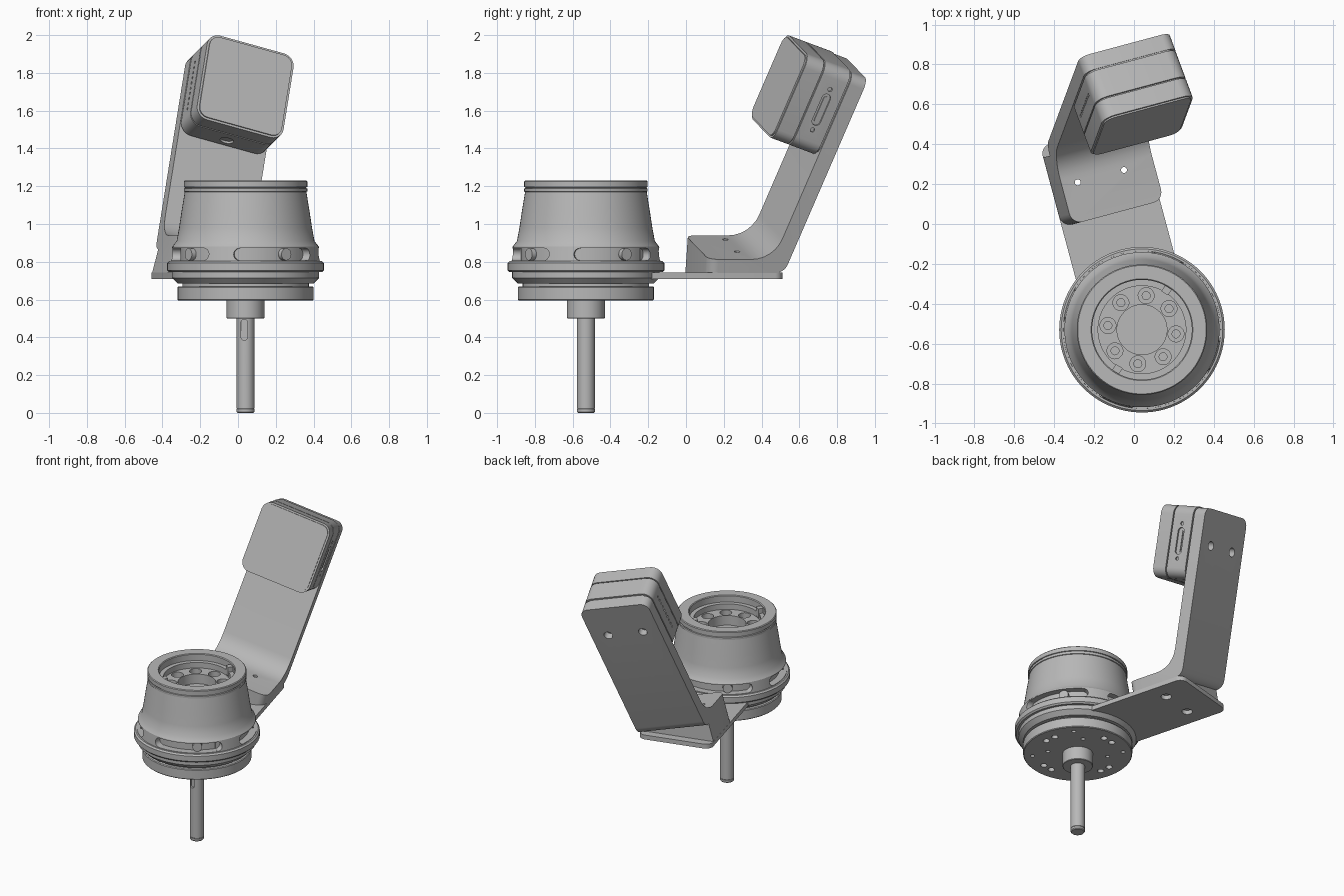
import bpy, bmesh, math
from math import sin, cos, pi, radians
from mathutils import Matrix, Vector

if "Cube" in bpy.data.objects:
    bpy.data.objects.remove(bpy.data.objects["Cube"])

grey = bpy.data.materials.new("machined_grey")
grey.use_nodes = True
grey.diffuse_color = (0.48, 0.48, 0.48, 1)
grey.node_tree.nodes["Principled BSDF"].inputs["Base Color"].default_value = (0.48, 0.48, 0.48, 1)

parts = []

# Frames: the hub axis, the tilted bracket, and the camera on the arm tip
HUB = Matrix.Translation((0.04, -0.53, 0))
BASE = HUB @ Matrix.Rotation(radians(15), 4, 'Z')
TILT = BASE @ Matrix.Translation((0, 0, 0.74)) @ Matrix.Rotation(radians(15), 4, 'Y')
CAM = TILT @ Matrix.Translation((0, 1.396, 1.105)) @ Matrix.Rotation(radians(70), 4, 'X')
ALONG_X = Matrix(((0, 0, 1, 0), (1, 0, 0, 0), (0, 1, 0, 0), (0, 0, 0, 1)))
ALONG_Y = ALONG_X @ ALONG_X


def finish(bm, name, matrix):
    bm.transform(matrix)
    bmesh.ops.recalc_face_normals(bm, faces=bm.faces)
    mesh = bpy.data.meshes.new(name)
    bm.to_mesh(mesh)
    bm.free()
    mesh.materials.append(grey)
    obj = bpy.data.objects.new(name, mesh)
    bpy.context.collection.objects.link(obj)
    parts.append(obj)
    return obj


def fillet(corners, steps=6):
    """Outline from (x, y, tangent length) corners, rounded with true arcs."""
    out = []
    for i, (x, y, t) in enumerate(corners):
        p = Vector((x, y))
        if t == 0:
            out.append(p)
            continue
        a = (Vector(corners[i - 1][:2]) - p).normalized()
        b = (Vector(corners[(i + 1) % len(corners)][:2]) - p).normalized()
        w = sin(a.angle(b) / 2)
        for k in range(steps + 1):
            s = k / steps
            f0, f1, f2 = (1 - s) ** 2, 2 * w * s * (1 - s), s * s
            out.append(((p + a * t) * f0 + p * f1 + (p + b * t) * f2) / (f0 + f1 + f2))
    return out


def rect(x0, x1, y0, y1, r):
    return fillet([(x0, y0, r), (x1, y0, r), (x1, y1, r), (x0, y1, r)])


def circle(x, y, r, n=24):
    return [(x + r * cos(2 * pi * k / n), y + r * sin(2 * pi * k / n)) for k in range(n)]


def add_prism(bm, outline, z0, z1, matrix=Matrix()):
    low = [bm.verts.new(matrix @ Vector((p[0], p[1], z0))) for p in outline]
    high = [bm.verts.new(matrix @ Vector((p[0], p[1], z1))) for p in outline]
    n = len(outline)
    bm.faces.new(low[::-1])
    bm.faces.new(high)
    for i in range(n):
        bm.faces.new((low[i], low[(i + 1) % n], high[(i + 1) % n], high[i]))


def prism(name, outline, z0, z1, matrix):
    bm = bmesh.new()
    add_prism(bm, outline, z0, z1)
    return finish(bm, name, matrix)


def lathe(name, profile, matrix, steps=96):
    bm = bmesh.new()
    vs = [bm.verts.new((r, 0, z)) for r, z in profile]
    edges = [bm.edges.new(e) for e in zip(vs, vs[1:])]
    bmesh.ops.spin(bm, geom=vs + edges, axis=(0, 0, 1), cent=(0, 0, 0), angle=2 * pi, steps=steps)
    bmesh.ops.remove_doubles(bm, verts=bm.verts, dist=0.0005)
    return finish(bm, name, matrix)


def cut(target, prisms, matrix):
    """Subtract a list of (outline, z0, z1, placement) prisms."""
    bm = bmesh.new()
    for args in prisms:
        add_prism(bm, *args)
    cutter = finish(bm, "cutter", matrix)
    parts.remove(cutter)
    cutter.hide_render = True
    mod = target.modifiers.new("cut", 'BOOLEAN')
    mod.operation, mod.solver, mod.object = 'DIFFERENCE', 'EXACT', cutter
    bpy.context.view_layer.objects.active = target
    bpy.ops.object.modifier_apply(modifier=mod.name)
    bpy.data.objects.remove(cutter)


def turn(deg):
    return Matrix.Rotation(radians(deg), 4, 'Z')


# Hub housing, turned in one piece
housing = lathe("hub_housing", [
    (0, .595), (.355, .595), (.36, .6), (.36, .665), (.355, .67), (.335, .67), (.335, .685),
    (.36, .685), (.39, .715), (.39, .745), (.405, .745), (.415, .755), (.415, .793),
    (.405, .803), (.395, .803), (.388, .88), (.365, .91), (.352, .98), (.34, 1.06), (.322, 1.17),
    (.327, 1.172), (.327, 1.188), (.321, 1.19), (.321, 1.194), (.327, 1.196), (.327, 1.225),
    (.322, 1.23), (.255, 1.23), (.25, 1.225), (.25, 1.18), (.22, 1.18), (.22, 1.14),
    (.125, 1.14), (.125, 1.07), (0, 1.07)], HUB)

# Four long windows around the housing, with round ends
arc = [radians(-30 + 60 * k / 16) for k in range(17)]
sector = [(.345 * cos(a), .345 * sin(a)) for a in arc] + [(.5 * cos(a), .5 * sin(a)) for a in arc[::-1]]
centres = [-64.5 + 90 * k for k in range(4)]
cut(housing, [(sector, .807, .872, turn(c)) for c in centres], HUB)
cut(housing, [(circle(0, .8395, .0324), .346, .5, turn(c + s) @ ALONG_X @ turn(0))
              for c in [c - 90 + 90 for c in centres] for s in (-30, 30)], HUB)
for c in centres:
    prism("window_boss", circle(0, .8395, .032), .33, .372, HUB @ turn(c + 10) @ ALONG_X)

# Bolt counterbores in the top, then bolt holes and underside holes
top_bolts = [turn(-7 + 45 * k) for k in range(8)]
cut(housing, [(circle(.172, 0, .04), 1.1, 1.2, m) for m in top_bolts], HUB)
holes = [(circle(.172, 0, .02, 16), 1.06, 1.15, m) for m in top_bolts]
for k in range(4):
    for deg, r, size in ((0, .27, .022), (16, .27, .022), (45, .3, .014), (60, .2, .014)):
        holes.append((circle(r, 0, size, 16), .55, .63, turn(90 * k + deg)))
cut(housing, holes, HUB)
for deg in (58, 238):
    prism("locating_key", rect(.215, .252, -.02, .02, .004), 1.15, 1.215, HUB @ turn(deg))

# Drive shaft with a keyway
lathe("shaft_collar", [(0, .5), (.097, .5), (.1, .503), (.1, .6), (0, .6)], HUB, 48)
shaft = lathe("drive_shaft", [(0, 0), (.042, 0), (.047, .006), (.047, .02), (.045, .022),
                              (.047, .024), (.047, .51), (0, .51)], HUB, 48)
cut(shaft, [(rect(.385, .495, -.024, .01, .016), -.1, -.03, ALONG_Y)], HUB)

# Flat mounting plate reaching back from the hub
plate = prism("mounting_plate", rect(-.255, .255, .1, 1.02, .05), .71, .742, BASE)
cut(plate, [(circle(s * .12, .797, .035), .7, .75) for s in (-1, 1)], BASE)

# Bent arm: an L profile, rounded at both ends, its foot cut level on the plate
half, foot = .246, .6
tip_out, tip_in = (1.403, 1.124), (1.323, 1.153)
outline = fillet([(foot, -.08, 0), (.962, -.08, 0), (.962, .066, 0), (1.018, .066, .05),
                  (*tip_out, 0), (*tip_in, 0), (.955, .141, .12), (foot, .141, 0)])
bm = bmesh.new()
add_prism(bm, outline, -half, half)
corners = []
for e in bm.edges:
    a, b = (v.co for v in e.verts)
    at_foot = abs(a.x - foot) < 1e-4 and abs(b.x - foot) < 1e-4
    at_tip = a.y > 1.12 and b.y > 1.12
    if abs(a.z - b.z) < 1e-4 and (at_foot or at_tip):
        corners.append(e)
bmesh.ops.bevel(bm, geom=corners, offset=.055, segments=6, profile=.5, affect='EDGES')
bm.transform(TILT @ ALONG_X)
cutplane = bmesh.ops.bisect_plane(bm, geom=bm.verts[:] + bm.edges[:] + bm.faces[:],
                                  plane_co=(0, 0, .74), plane_no=(0, 0, -1), clear_outer=True)
bmesh.ops.holes_fill(bm, edges=[g for g in cutplane["geom_cut"] if isinstance(g, bmesh.types.BMEdge)])
arm = finish(bm, "bent_arm", Matrix())
cut(arm, [(circle(s * .12, .797, .015, 16), .7, 1.0) for s in (-1, 1)], BASE)
cut(arm, [(circle(s * .125, -.22, .03), -.05, .05) for s in (-1, 1)], CAM)


# Camera: stacked rounded slabs with shadow gaps between them
def slab(name, inset, z0, z1):
    h = .245 - inset
    return prism(name, rect(-h, h, -.216 - h, -.216 + h, .065 - inset), z0, z1, CAM)


slab("camera_core", .012, .08, .27)
rear = slab("camera_rear_shell", 0, .095, .245)
slab("camera_front_shell", 0, .253, .352)
slab("camera_front_face", .012, .34, .36)

# Connector slot and its screws, bottom socket, and row of vents
cut(rear, [(rect(-.306, -.126, .148, .196, .0235), .226, .3, ALONG_X)]
    + [(circle(-.216 + s * .118, .172, .012, 12), .225, .3, ALONG_X) for s in (-1, 1)]
    + [(circle(-.35 + .03 * k, .172, .008, 8), -.3, -.235, ALONG_X) for k in range(10)]
    + [(circle(.16, 0, .036), -.5, -.43, ALONG_Y)], CAM)
prism("connector_insert", rect(-.29, -.142, .161, .183, .01), .2, .24, CAM @ ALONG_X)

# Smooth the round surfaces and keep the edges crisp
bpy.ops.object.select_all(action='DESELECT')
for obj in parts:
    obj.select_set(True)
bpy.context.view_layer.objects.active = housing
bpy.ops.object.shade_smooth_by_angle(angle=radians(30))
